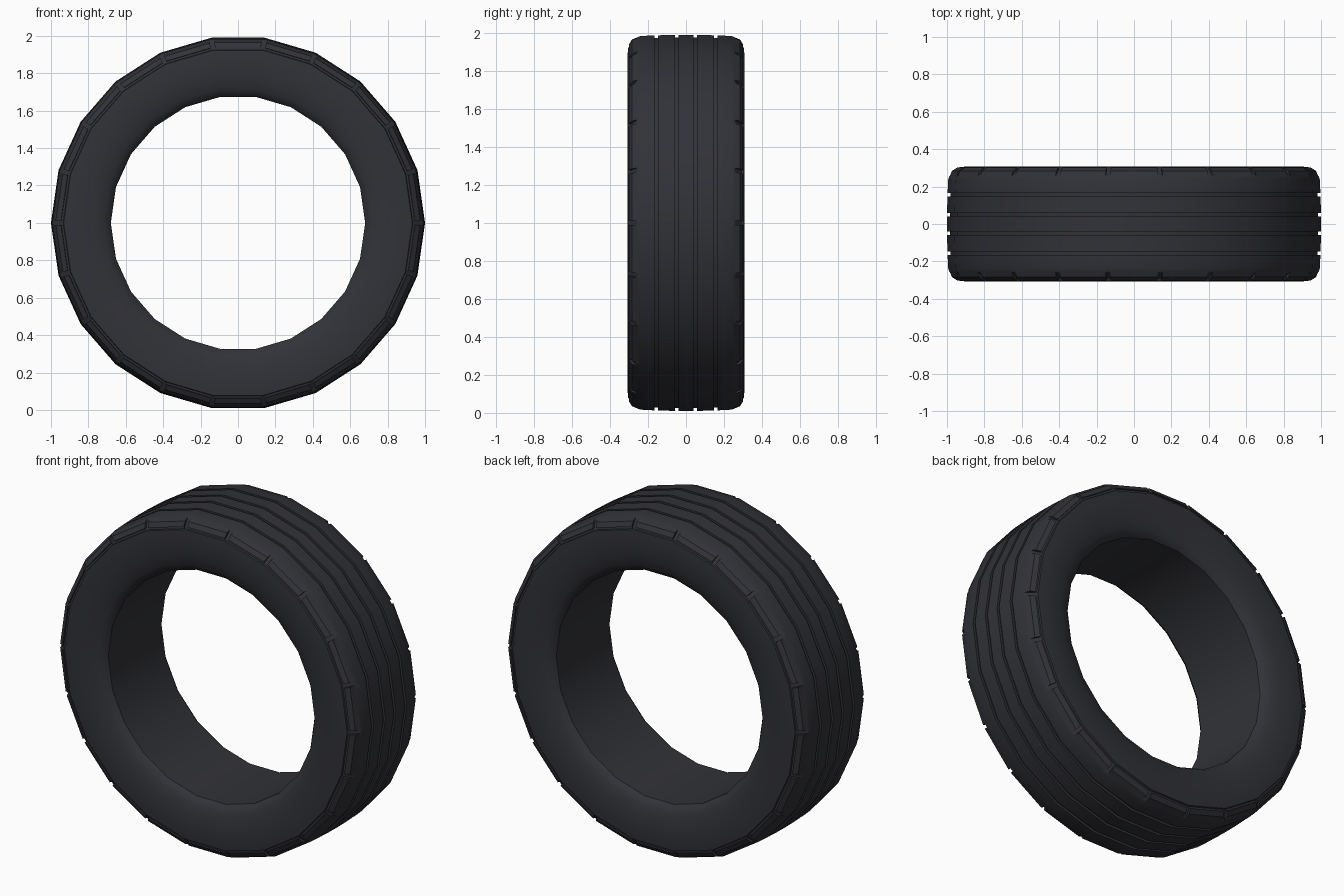
import bpy
import bmesh
import math
from mathutils import Matrix, Vector

SIDES = 22
CENTRE = Vector((0, 0, 1))

cube = bpy.data.objects.get("Cube")
if cube:
    bpy.data.objects.remove(cube, do_unlink=True)

rubber = bpy.data.materials.new("dark_rubber")
rubber.use_nodes = True
colour = (0.031, 0.032, 0.039, 1)
rubber.diffuse_color = colour
rubber.node_tree.nodes["Principled BSDF"].inputs["Base Color"].default_value = colour
rubber.node_tree.nodes["Principled BSDF"].inputs["Roughness"].default_value = 0.8


def make_object(name, bm):
    bmesh.ops.recalc_face_normals(bm, faces=bm.faces)
    mesh = bpy.data.meshes.new(name)
    bm.to_mesh(mesh)
    bm.free()
    mesh.materials.append(rubber)
    obj = bpy.data.objects.new(name, mesh)
    bpy.context.collection.objects.link(obj)
    return obj


def groove(y, r, width=0.018, depth=0.015):
    """Square channel across the tread, as (y, radius) points."""
    a, b = y - width / 2, y + width / 2
    return [(a, r), (a, r - depth), (b, r - depth), (b, r)]


# Half cross-section from the tread centre over the shoulder to the bead
half = groove(0.049, 1.0) + groove(0.156, 0.997)
half += [(0.24, 0.993), (0.284, 0.975), (0.301, 0.948)]
# Thin ring groove under the shoulder
half += [(0.293, 0.946), (0.295, 0.935), (0.304, 0.932)]
# Rounded sidewall
half += [(0.308, 0.89), (0.306, 0.83), (0.299, 0.77), (0.285, 0.72),
         (0.27, 0.695), (0.25, 0.68)]
section = half + [(-y, r) for y, r in reversed(half)]

# Tyre body: the section revolved about the y axis
bm = bmesh.new()
rings = []
for i in range(SIDES):
    a = math.tau * i / SIDES
    rings.append([bm.verts.new(CENTRE + Vector((r * math.cos(a), y, r * math.sin(a))))
                  for y, r in section])
for i, ring in enumerate(rings):
    following = rings[(i + 1) % SIDES]
    for j in range(len(section)):
        k = (j + 1) % len(section)
        bm.faces.new((ring[j], ring[k], following[k], following[j]))
tyre = make_object("tyre", bm)

# Shoulder notches: one tilted block at each corner on both sides
bm = bmesh.new()
for side in (-1, 1):
    for i in range(SIDES):
        place = (Matrix.Translation(CENTRE)
                 @ Matrix.Rotation(-math.tau * i / SIDES, 4, 'Y')
                 @ Matrix.Translation((0.985, side * 0.288, 0))
                 @ Matrix.Rotation(side * math.radians(52), 4, 'Z')
                 @ Matrix.Diagonal((0.05, 0.085, 0.024, 1)))
        bmesh.ops.create_cube(bm, size=1, matrix=place)
cutter = make_object("notch_cutter", bm)
cutter.hide_render = True

cut = tyre.modifiers.new("shoulder_notches", 'BOOLEAN')
cut.operation = 'DIFFERENCE'
cut.solver = 'EXACT'
cut.object = cutter

bpy.ops.object.select_all(action='DESELECT')
tyre.select_set(True)
bpy.context.view_layer.objects.active = tyre
bpy.ops.object.modifier_apply(modifier=cut.name)
bpy.data.objects.remove(cutter, do_unlink=True)
bpy.ops.object.shade_smooth_by_angle(angle=math.radians(30))
